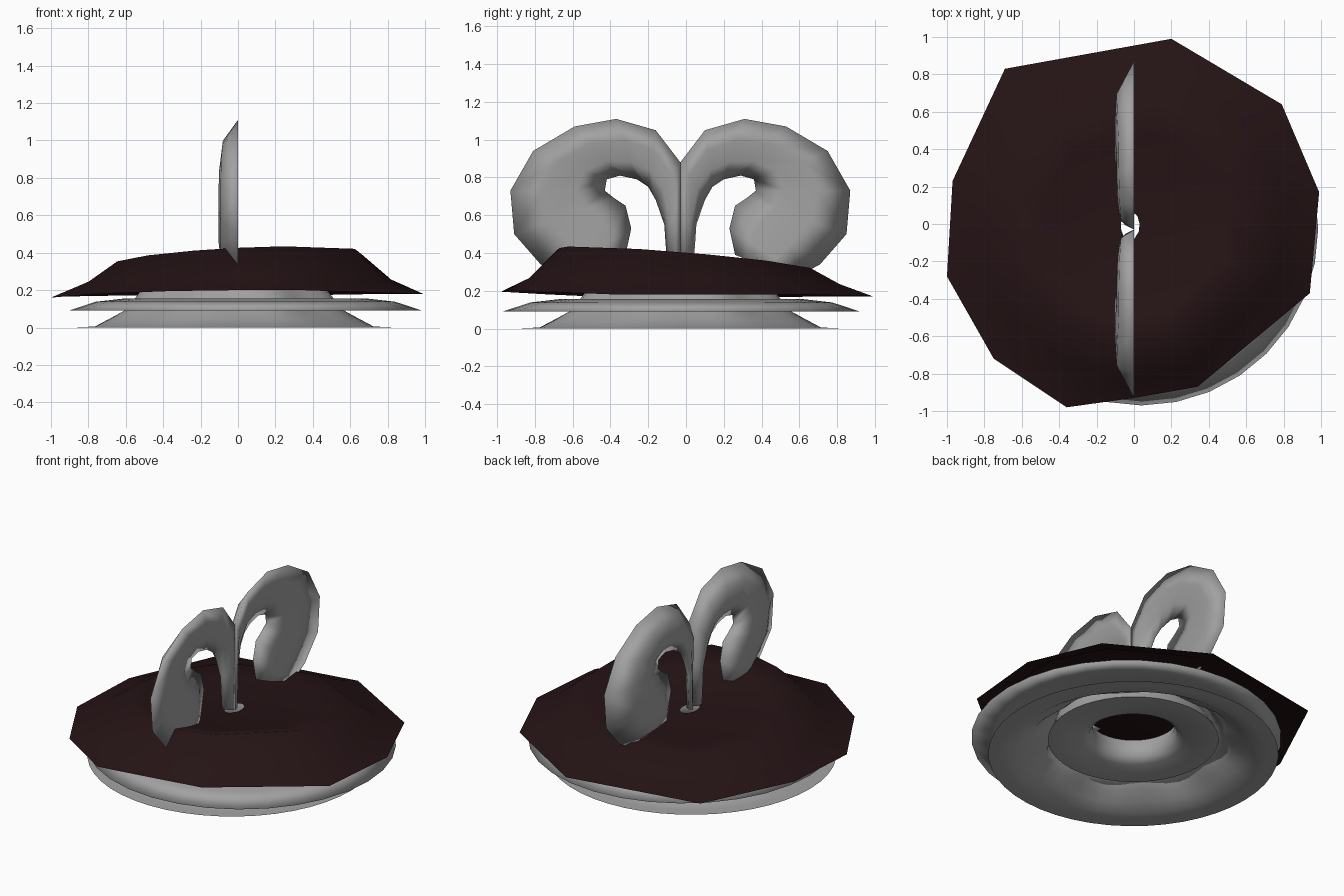
import bpy, bmesh, math
from mathutils import Vector

if "Cube" in bpy.data.objects:
    bpy.data.objects.remove(bpy.data.objects["Cube"])


def finish(name, verts, faces, mat=None, angle=180):
    me = bpy.data.meshes.new(name)
    me.from_pydata(verts, [], faces)
    bm = bmesh.new()
    bm.from_mesh(me)
    bmesh.ops.recalc_face_normals(bm, faces=bm.faces)
    bm.to_mesh(me)
    bm.free()
    ob = bpy.data.objects.new(name, me)
    bpy.context.collection.objects.link(ob)
    if mat:
        me.materials.append(mat)
    bpy.ops.object.select_all(action='DESELECT')
    ob.select_set(True)
    bpy.context.view_layer.objects.active = ob
    if angle >= 180:
        bpy.ops.object.shade_smooth()
    else:
        bpy.ops.object.shade_smooth_by_angle(angle=math.radians(angle))
    return ob


def material(name, r, g, b):
    m = bpy.data.materials.new(name)
    m.diffuse_color = (r, g, b, 1)
    m.use_nodes = True
    m.node_tree.nodes["Principled BSDF"].inputs["Base Color"].default_value = m.diffuse_color
    return m


def grid_faces(rows, cols, close_rows=False):
    out = []
    for i in range(rows if close_rows else rows - 1):
        for j in range(cols):
            a, b, d = i, (i + 1) % rows, (j + 1) % cols
            out.append((a * cols + j, a * cols + d, b * cols + d, b * cols + j))
    return out


def lathe(name, profile, center, seg, closed=False, shape=None, mat=None, angle=180):
    verts = []
    for r, z in profile:
        for j in range(seg):
            t = math.tau * j / seg
            rr = shape(r, t, z) if shape else r
            verts.append((center[0] + rr * math.cos(t), center[1] + rr * math.sin(t), z))
    return finish(name, verts, grid_faces(len(profile), seg, closed), mat, angle)


grey = material("grey", 0.36, 0.36, 0.36)
cloth = material("dark_cloth", 0.018, 0.0065, 0.0075)


# Foot: thin flat flange on the ground rising into an eight-ribbed neck
def ribs(r, t, z):
    amount = 0.025 * min(1, z * 8) if 0.5 < r < 0.8 else 0
    return r + amount * math.cos(8 * (t - math.pi / 8))


lathe("fluted_foot", [(0.885, 0), (0.82, 0.002), (0.745, 0.006), (0.68, 0.045), (0.6, 0.09),
                      (0.55, 0.14), (0.51, 0.19), (0.47, 0.23)],
      (-0.02, -0.03), 48, shape=ribs, mat=grey)

# Flat hub ring with a rounded bore, hanging inside the neck
lathe("hub_ring", [(0.47, 0.23), (0.49, 0.16), (0.52, 0.1), (0.31, 0.1),
                   (0.27, 0.13), (0.25, 0.19), (0.27, 0.25)],
      (-0.02, -0.03), 48, mat=grey, angle=60)

# Thin domed plate ring around the foot
lathe("plate_ring", [(0.945, 0.09), (0.8, 0.138), (0.65, 0.155),
                     (0.52, 0.15), (0.6, 0.115), (0.8, 0.095)],
      (0.04, -0.025), 32, closed=True, mat=grey)

# Dark draped cover with an uneven polygonal rim and a small centre hole
rim = [(0.99, 0.17), (0.79, 0.64), (0.2, 0.99), (-0.69, 0.83), (-0.97, 0.23), (-1.0, -0.28),
       (-0.75, -0.72), (-0.36, -0.98), (0.0, -0.93), (0.34, -0.87), (0.94, -0.37)]
rim_z = [0.18, 0.18, 0.17, 0.17, 0.165, 0.16, 0.18, 0.195, 0.2, 0.2, 0.18]
verts = [(x, y, z) for (x, y), z in zip(rim, rim_z)]
for r, z, tilt in [(0.83, 0.25, 0.02), (0.67, 0.37, 0.065), (0.5, 0.34, 0.045),
                   (0.25, 0.315, 0.02)]:
    for x, y in rim:
        t = math.atan2(y, x)
        verts.append((r * math.cos(t), r * math.sin(t),
                      z + tilt * math.cos(t + math.radians(60))))
for x, y in rim:
    t = math.atan2(y, x)
    verts.append((-0.02 + 0.05 * math.cos(t), -0.01 + 0.08 * math.sin(t), 0.31))
finish("draped_cover", verts, grid_faces(6, len(rim)), cloth)

# Pair of curled horn blades: outer edge and inner edge of each cross-section (y, z)
sections = [((-0.03, 0.31), (0.04, 0.33)), ((-0.03, 0.6), (0.055, 0.55)),
            ((-0.03, 0.88), (0.1, 0.68)), ((0.1, 1.05), (0.14, 0.75)),
            ((0.31, 1.11), (0.2, 0.79)), ((0.53, 1.07), (0.29, 0.81)),
            ((0.75, 0.94), (0.36, 0.79)), ((0.87, 0.73), (0.37, 0.73)),
            ((0.85, 0.5), (0.32, 0.69)), ((0.71, 0.34), (0.26, 0.65)),
            ((0.6, 0.28), (0.23, 0.53)), ((0.44, 0.32), (0.26, 0.39))]
across = [0, 0.35, 0.7, 1]
for side, name in ((1, "horn_back"), (-1, "horn_front")):
    verts = []
    for o, i in sections:
        o, i = Vector(o), Vector(i)
        scale = min(1, 0.3 + (o - i).length * 1.6)
        back, front = [], []
        for s in across:
            p = o.lerp(i, s)
            y = -0.03 + side * (p.x + 0.03)
            base = -0.05 * s
            bulge = math.sin(math.pi * s)
            back.append((base - 0.085 * scale * bulge, y, p.y))
            front.append((base + 0.02 * bulge, y, p.y))
        verts += back + front[-2:0:-1]
    cols = 2 * len(across) - 2
    faces = grid_faces(len(sections), cols)
    faces += [tuple(range(cols)), tuple(range(len(verts) - cols, len(verts)))]
    finish(name, verts, faces, grey)
